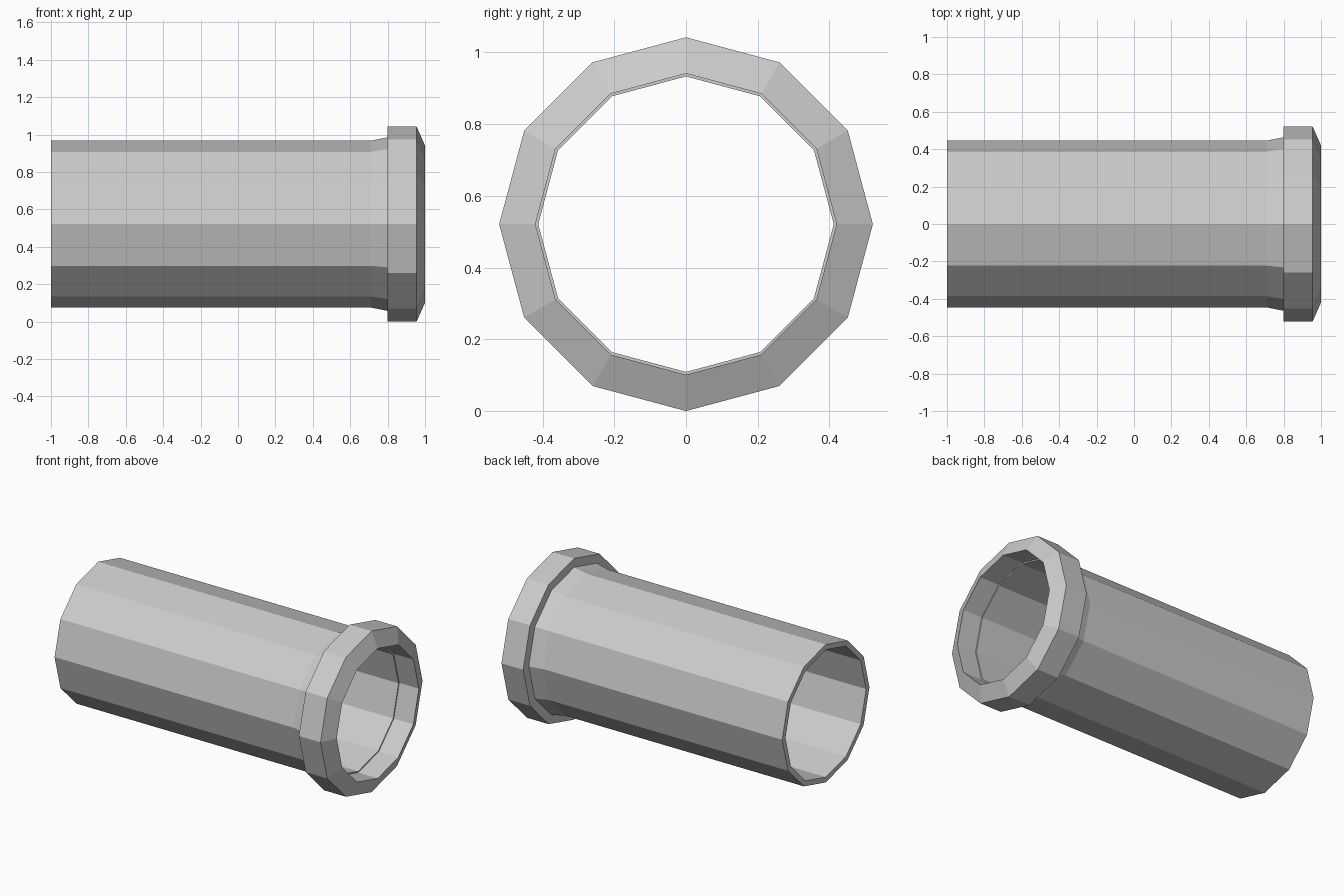
import bpy, bmesh, math

if "Cube" in bpy.data.objects:
    bpy.data.objects.remove(bpy.data.objects["Cube"])

SIDES = 12
CENTRE_Z = 0.521

# Closed wall profile as (x, radius): outside of tube, flare, collar, then back along the bore
profile = [
    (-1.0, 0.446), (0.71, 0.446), (0.80, 0.464), (0.80, 0.521),
    (0.955, 0.521), (1.0, 0.42), (0.86, 0.42), (0.86, 0.412), (-1.0, 0.412),
]

# Sweep the profile around the x axis in flat facets
bm = bmesh.new()
rings = []
for i in range(SIDES):
    a = 2 * math.pi * i / SIDES
    rings.append([bm.verts.new((x, r * math.cos(a), CENTRE_Z + r * math.sin(a)))
                  for x, r in profile])
n = len(profile)
for i in range(SIDES):
    p, q = rings[i], rings[(i + 1) % SIDES]
    for j in range(n):
        k = (j + 1) % n
        bm.faces.new((p[j], p[k], q[k], q[j]))
bmesh.ops.recalc_face_normals(bm, faces=bm.faces)

# Pipe object
mesh = bpy.data.meshes.new("flanged_pipe")
bm.to_mesh(mesh)
bm.free()
pipe = bpy.data.objects.new("flanged_pipe", mesh)
bpy.context.collection.objects.link(pipe)
